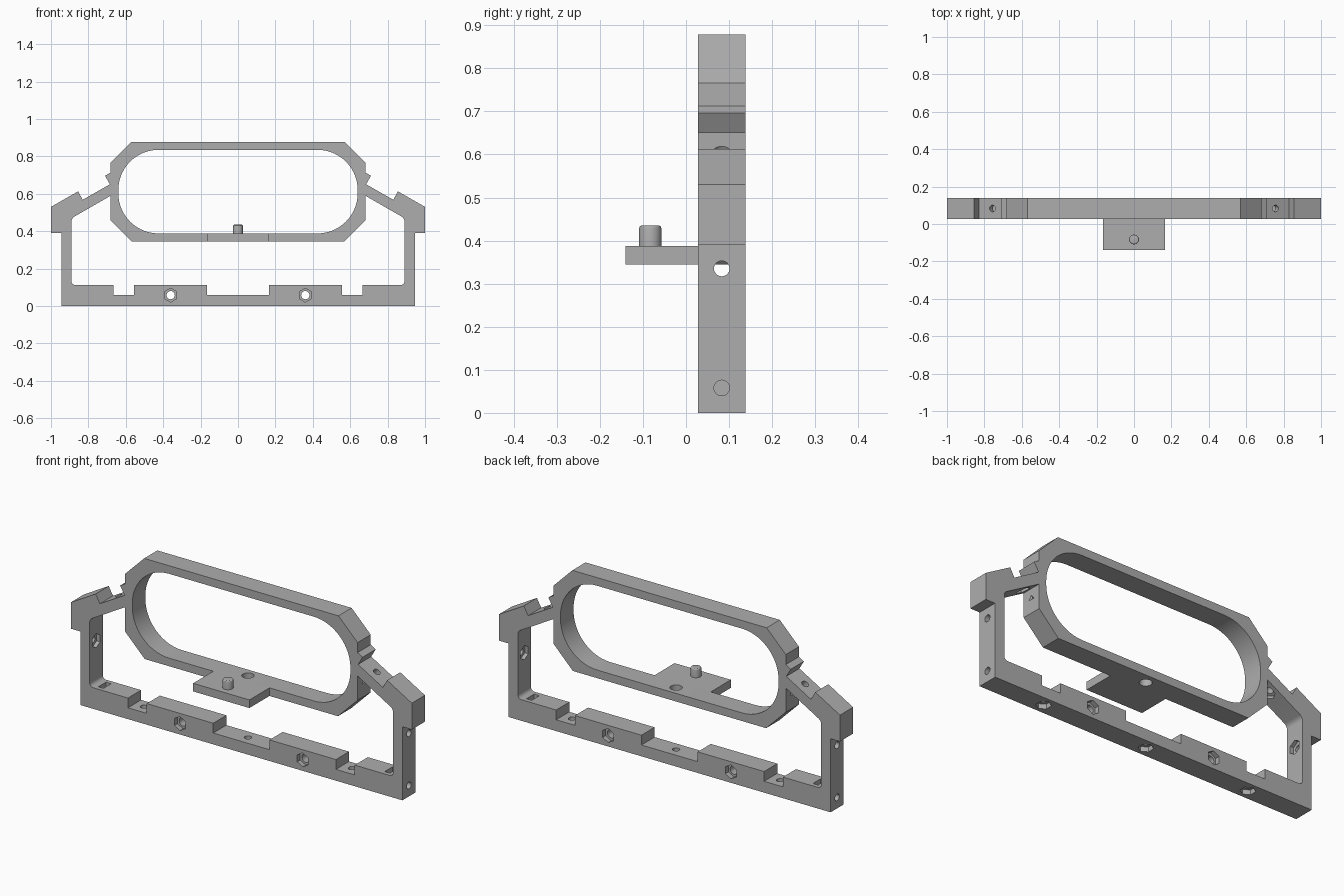
import bpy, bmesh
from math import sin, cos, radians, pi
from mathutils import Matrix, Vector

cube = bpy.data.objects.get("Cube")
if cube:
    bpy.data.objects.remove(cube, do_unlink=True)

grey = bpy.data.materials.new("plain grey")
grey.use_nodes = True
COLOUR = (0.42, 0.42, 0.42, 1)
grey.diffuse_color = COLOUR
grey.node_tree.nodes["Principled BSDF"].inputs["Base Color"].default_value = COLOUR

Y0, Y1 = 0.028, 0.138
YM = (Y0 + Y1) / 2


def make(name, bm):
    bmesh.ops.recalc_face_normals(bm, faces=bm.faces)
    mesh = bpy.data.meshes.new(name)
    bm.to_mesh(mesh)
    bm.free()
    obj = bpy.data.objects.new(name, mesh)
    bpy.context.collection.objects.link(obj)
    mesh.materials.append(grey)
    return obj


def plate(name, points, y0, y1):
    """Extrude an x-z outline from y0 to y1."""
    bm = bmesh.new()
    face = bm.faces.new([bm.verts.new((x, y0, z)) for x, z in points])
    out = bmesh.ops.extrude_face_region(bm, geom=[face])
    verts = [v for v in out["geom"] if isinstance(v, bmesh.types.BMVert)]
    bmesh.ops.translate(bm, verts=verts, vec=(0, y1 - y0, 0))
    return make(name, bm)


def box(name, x0, x1, y0, y1, z0, z1):
    return plate(name, [(x0, z0), (x1, z0), (x1, z1), (x0, z1)], y0, y1)


def rod(name, centre, axis, radius, length, sides=24):
    bm = bmesh.new()
    turn = Vector(axis).to_track_quat("Z", "Y").to_matrix().to_4x4()
    bmesh.ops.create_cone(bm, cap_ends=True, segments=sides, radius1=radius,
                          radius2=radius, depth=length,
                          matrix=Matrix.Translation(centre) @ turn)
    return make(name, bm)


def arc(cx, cz, r, start, end, steps):
    angles = [radians(start + (end - start) * i / steps) for i in range(steps + 1)]
    return [(cx + r * cos(a), cz + r * sin(a)) for a in angles]


def mirrored(half):
    """Close an outline running up the +x side with its mirror image."""
    return half + [(-x, z) for x, z in reversed(half)]


def cut(target, cutter):
    mod = target.modifiers.new("cut", "BOOLEAN")
    mod.operation, mod.solver, mod.object = "DIFFERENCE", "EXACT", cutter
    bpy.context.view_layer.objects.active = target
    bpy.ops.object.modifier_apply(modifier=mod.name)
    bpy.data.objects.remove(cutter, do_unlink=True)


# Outer silhouette with clamp shoulders and slanted arms
frame = plate("frame", mirrored([
    (0.945, 0), (0.945, 0.39), (1, 0.39), (1, 0.53), (0.855, 0.613),
    (0.83, 0.568), (0.685, 0.651), (0.711, 0.696), (0.682, 0.713),
    (0.682, 0.766), (0.57, 0.878)]), Y0, Y1)

# Long rounded opening in the ring
R = 0.215
cut(frame, plate("ring_opening", mirrored(
    arc(0.64 - R, 0.388 + R, R, -90, 0, 14) + arc(0.64 - R, 0.835 - R, R, 0, 90, 14)),
    Y0 - 0.1, Y1 + 0.1))

# Lower window between bar, posts, arms and ring
window = [(0.165, 0.06), (0.165, 0.112), (0.555, 0.112), (0.555, 0.06),
          (0.665, 0.06), (0.665, 0.112)]
window += arc(0.87, 0.132, 0.02, -90, 0, 5) + arc(0.86, 0.452, 0.03, 0, 60, 5)
window += [(0.682, 0.589), (0.682, 0.46), (0.567, 0.345)]
cut(frame, plate("window", mirrored(window), Y0 - 0.1, Y1 + 0.1))

# Screw holes with hexagonal nut pockets
HOLE, NUT = 0.018, 0.037
X, Y, Z = (1, 0, 0), (0, 1, 0), (0, 0, 1)
for s in (-1, 1):
    cut(frame, rod("bar_hole", (s * 0.36, YM, 0.058), Y, 0.022, 0.3))
    for y in (Y0, Y1):
        cut(frame, rod("bar_nut", (s * 0.36, y, 0.058), Y, NUT, 0.05, 6))
    cut(frame, rod("post_hole", (s * 0.92, YM, 0.335), X, HOLE, 0.2))
    cut(frame, rod("post_nut", (s * 0.88, YM, 0.335), X, NUT, 0.06, 6))
    cut(frame, rod("end_hole", (s * 0.9, YM, 0.058), X, HOLE, 0.14))
    xs = sorted((s * 0.825, s * 0.855))
    cut(frame, box("nut_slot", *xs, YM - 0.032, YM + 0.032, 0.025, 0.2))
    normal = Vector((s * 0.5, 0, 0.866))
    top = Vector((s * 0.757, YM, 0.61))
    cut(frame, rod("arm_hole", top, normal, HOLE, 0.2))
    cut(frame, rod("arm_nut", top - normal * 0.07, normal, NUT, 0.07, 6))
for x in (-0.61, 0, 0.61):
    cut(frame, rod("floor_hole", (x, YM, 0.03), Z, HOLE, 0.1))
    cut(frame, rod("floor_nut", (x, YM, 0), Z, NUT, 0.05, 6))
cut(frame, rod("ring_hole", (0, YM, 0.366), Z, 0.03, 0.1))

# Front shelf and locating peg
box("shelf", -0.165, 0.165, -0.14, Y0, 0.345, 0.388)
peg = rod("peg", (0, -0.083, 0.405), Z, 0.026, 0.06, 32)
bm = bmesh.new()
bm.from_mesh(peg.data)
rim = [e for e in bm.edges if all(v.co.z > 0.43 for v in e.verts)]
bmesh.ops.bevel(bm, geom=rim, offset=0.007, segments=3, affect="EDGES", profile=0.5)
bm.to_mesh(peg.data)
bm.free()

# Smooth curved walls while keeping corners crisp
bpy.ops.object.select_all(action="DESELECT")
for obj in (frame, peg):
    obj.select_set(True)
    bpy.context.view_layer.objects.active = obj
bpy.ops.object.shade_smooth_by_angle(angle=radians(25))
